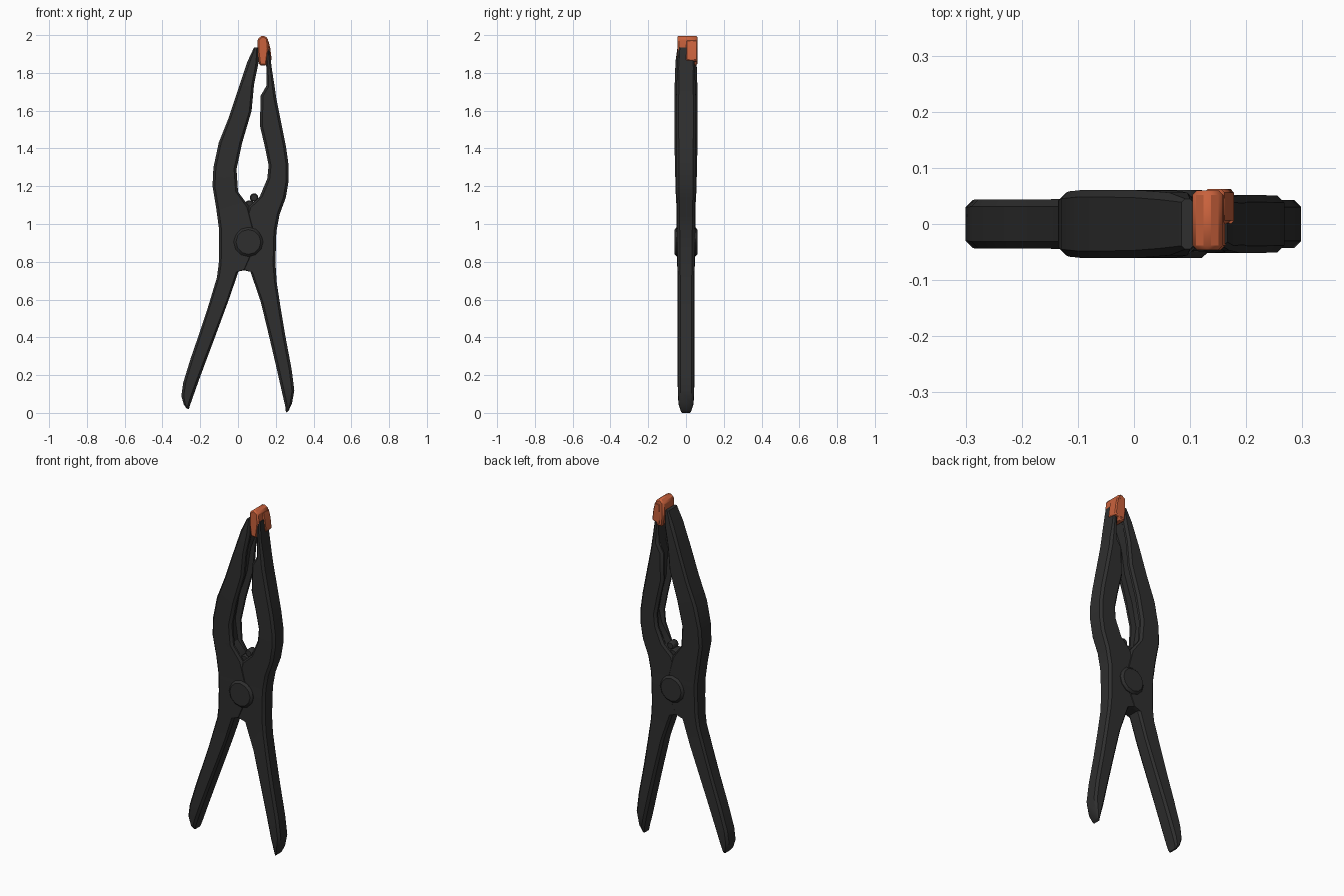
import bpy, bmesh, math
from mathutils import Vector


def material(name, rgb):
    m = bpy.data.materials.new(name)
    m.diffuse_color = (*rgb, 1)
    return m


BLACK = material("black_plastic", (0.028, 0.028, 0.028))
ORANGE = material("orange_pad", (0.58, 0.12, 0.045))


def finish(bm, name, mat, bevel=0):
    bmesh.ops.recalc_face_normals(bm, faces=bm.faces)
    me = bpy.data.meshes.new(name)
    bm.to_mesh(me)
    bm.free()
    ob = bpy.data.objects.new(name, me)
    bpy.context.collection.objects.link(ob)
    me.materials.append(mat)
    if bevel:
        b = ob.modifiers.new("bevel", "BEVEL")
        b.width, b.segments, b.limit_method = bevel, 1, "ANGLE"
    bpy.ops.object.select_all(action="DESELECT")
    ob.select_set(True)
    bpy.context.view_layer.objects.active = ob
    bpy.ops.object.shade_smooth_by_angle(angle=math.radians(30))
    return ob


def lever(name, stations):
    """Loft a chamfered section; station = outer x,z, inner x,z, half thickness, groove depth."""
    bm = bmesh.new()
    rings = []
    for ox, oz, ix, iz, h, g in stations:
        o, i = Vector((ox, 0, oz)), Vector((ix, 0, iz))
        d = i - o
        w = d.length
        c = min(0.013, w * 0.3)
        r = h * 0.55
        half = [(0, h - c), (c, h), (w - c, h), (w, h - c), (w, r), (w - g, r * 0.9)]
        pts = half + [(a, -b) for a, b in reversed(half)]
        rings.append([bm.verts.new(o + d * (a / w) + Vector((0, b, 0))) for a, b in pts])
    n = len(rings[0])
    for r0, r1 in zip(rings, rings[1:]):
        for k in range(n):
            bm.faces.new((r0[k], r0[(k + 1) % n], r1[(k + 1) % n], r1[k]))
    bm.faces.new(rings[0])
    bm.faces.new(rings[-1])
    return finish(bm, name, BLACK)


def extrude(name, profile, y0, y1, mat, bevel):
    bm = bmesh.new()
    f = bm.faces.new([bm.verts.new((x, y0, z)) for x, z in profile])
    ext = bmesh.ops.extrude_face_region(bm, geom=[f])["geom"]
    bmesh.ops.translate(bm, vec=(0, y1 - y0, 0), verts=[v for v in ext if isinstance(v, bmesh.types.BMVert)])
    return finish(bm, name, mat, bevel)


def disc(cx, cz, r, n=12):
    return [(cx + r * math.cos(2 * math.pi * k / n), cz + r * math.sin(2 * math.pi * k / n)) for k in range(n)]


# Left lever: grooved jaw, pivot area and handle
lever("left_lever", [
    (0.085, 1.935, 0.106, 1.935, 0.045, 0),
    (0.050, 1.86, 0.108, 1.85, 0.056, 0),
    (0.000, 1.71, 0.085, 1.74, 0.060, 0.025),
    (-0.050, 1.56, 0.072, 1.60, 0.061, 0.035),
    (-0.102, 1.43, 0.022, 1.43, 0.061, 0.035),
    (-0.130, 1.30, -0.008, 1.29, 0.058, 0.03),
    (-0.135, 1.20, 0.000, 1.17, 0.055, 0.02),
    (-0.115, 1.08, 0.060, 1.09, 0.050, 0),
    (-0.100, 0.97, 0.090, 0.97, 0.049, 0),
    (-0.100, 0.88, 0.085, 0.85, 0.048, 0),
    (-0.102, 0.79, 0.045, 0.757, 0.046, 0),
    (-0.112, 0.715, 0.003, 0.75, 0.045, 0),
    (-0.165, 0.54, -0.045, 0.61, 0.044, 0),
    (-0.205, 0.42, -0.102, 0.455, 0.044, 0),
    (-0.250, 0.29, -0.160, 0.30, 0.044, 0),
    (-0.290, 0.16, -0.210, 0.165, 0.044, 0),
    (-0.300, 0.09, -0.240, 0.08, 0.043, 0),
    (-0.287, 0.045, -0.256, 0.035, 0.038, 0),
    (-0.272, 0.023, -0.260, 0.020, 0.025, 0)])

# Right lever: mirrored idea, slightly thinner jaw
lever("right_lever", [
    (0.166, 1.935, 0.140, 1.935, 0.040, 0),
    (0.178, 1.83, 0.150, 1.83, 0.047, 0),
    (0.195, 1.72, 0.150, 1.73, 0.050, 0),
    (0.202, 1.67, 0.120, 1.68, 0.052, 0.015),
    (0.232, 1.52, 0.116, 1.52, 0.052, 0.03),
    (0.254, 1.41, 0.142, 1.41, 0.051, 0.03),
    (0.268, 1.31, 0.162, 1.31, 0.051, 0.03),
    (0.268, 1.23, 0.155, 1.24, 0.050, 0.02),
    (0.253, 1.14, 0.115, 1.145, 0.049, 0),
    (0.220, 1.05, 0.055, 1.09, 0.047, 0),
    (0.203, 0.96, 0.020, 0.97, 0.046, 0),
    (0.200, 0.87, 0.015, 0.86, 0.045, 0),
    (0.199, 0.78, 0.020, 0.757, 0.044, 0),
    (0.205, 0.69, 0.065, 0.75, 0.043, 0),
    (0.225, 0.56, 0.120, 0.59, 0.043, 0),
    (0.252, 0.40, 0.166, 0.40, 0.043, 0),
    (0.284, 0.23, 0.208, 0.22, 0.043, 0),
    (0.298, 0.12, 0.235, 0.10, 0.043, 0),
    (0.286, 0.05, 0.250, 0.035, 0.038, 0),
    (0.268, 0.012, 0.254, 0.0, 0.025, 0)])

# Pivot boss through both levers
extrude("pivot_boss", disc(0.055, 0.905, 0.078), -0.061, 0.061, BLACK, 0.012)

# Spring ends in the throat
extrude("spring_coil", disc(0.062, 1.10, 0.028, 8), -0.03, 0.03, BLACK, 0.006)
extrude("spring_end", disc(0.085, 1.14, 0.024, 8), -0.025, 0.025, BLACK, 0.006)

# Orange jaw pad, plus the lap that wraps behind the right jaw tip
extrude("jaw_pad", [(0.104, 1.98), (0.13, 2.0), (0.158, 1.985), (0.163, 1.93),
                    (0.152, 1.84), (0.112, 1.84), (0.104, 1.91)], -0.046, 0.06, ORANGE, 0.008)
extrude("pad_back_lap", [(0.125, 1.97), (0.160, 1.975), (0.171, 1.93),
                         (0.179, 1.865), (0.125, 1.85)], 0.0, 0.062, ORANGE, 0.006)
